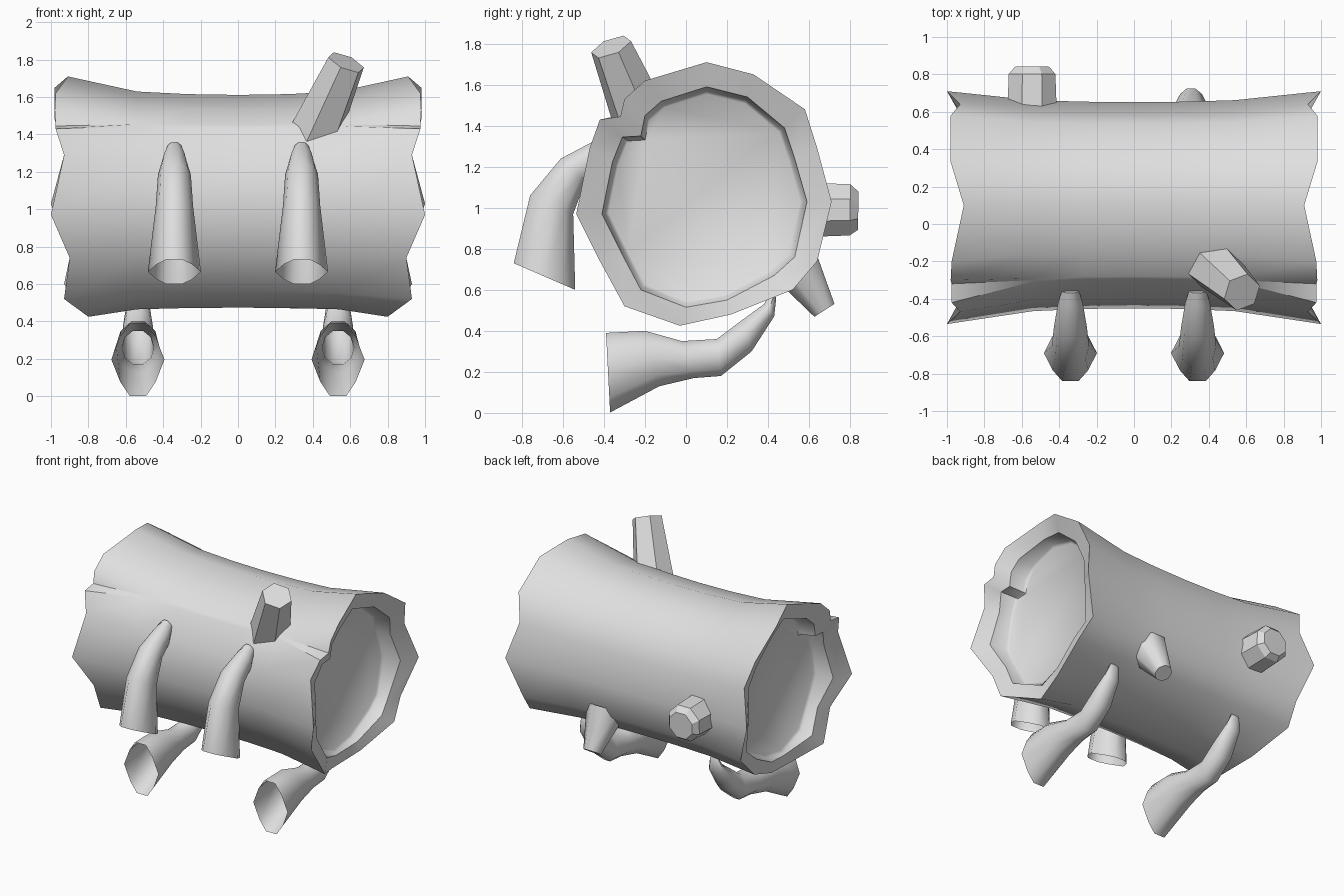
import bpy, bmesh, math
from mathutils import Vector

if "Cube" in bpy.data.objects:
    bpy.data.objects.remove(bpy.data.objects["Cube"])

wood = bpy.data.materials.new("pale grey")
wood.diffuse_color = (0.74, 0.74, 0.74, 1)
wood.use_nodes = True
wood.node_tree.nodes["Principled BSDF"].inputs["Base Color"].default_value = wood.diffuse_color


def loft(name, rings, cap_first=False, cap_last=False, angle=35):
    """Skin a list of equal-length closed rings."""
    bm = bmesh.new()
    vs = [[bm.verts.new(p) for p in r] for r in rings]
    n = len(rings[0])
    for a, b in zip(vs, vs[1:]):
        for i in range(n):
            j = (i + 1) % n
            bm.faces.new((a[i], a[j], b[j], b[i]))
    if cap_first:
        bm.faces.new(vs[0][::-1])
    if cap_last:
        bm.faces.new(vs[-1])
    bmesh.ops.recalc_face_normals(bm, faces=bm.faces)
    me = bpy.data.meshes.new(name)
    bm.to_mesh(me)
    bm.free()
    me.materials.append(wood)
    ob = bpy.data.objects.new(name, me)
    bpy.context.collection.objects.link(ob)
    bpy.ops.object.select_all(action='DESELECT')
    ob.select_set(True)
    bpy.context.view_layer.objects.active = ob
    if angle:
        bpy.ops.object.shade_smooth_by_angle(angle=math.radians(angle))
    return ob


# Log: jagged end outline (x, y, z), with a notch at the upper front
rim = [(.91, .10, 1.71), (.98, .33, 1.65), (.98, .58, 1.48), (.93, .64, 1.29),
       (1.0, .71, 1.03), (.90, .64, .74), (.93, .52, .60), (.86, .22, .48),
       (.80, -.03, .425), (.93, -.30, .52), (.90, -.42, .74), (1.0, -.535, .97),
       (.93, -.47, 1.29), (.975, -.42, 1.43), (.975, -.32, 1.445),
       (.98, -.30, 1.53), (.975, -.20, 1.62)]
# Inner lip outline (y, z)
lip = [(.10, 1.59), (.30, 1.54), (.48, 1.39), (.53, 1.24), (.59, 1.03),
       (.53, .76), (.43, .67), (.20, .55), (0, .515), (-.22, .60), (-.31, .77),
       (-.41, .97), (-.36, 1.22), (-.31, 1.345), (-.22, 1.35), (-.20, 1.45),
       (-.12, 1.52)]
# The notch closes up along the trunk
closed = {13: (-.361, 1.507), 14: (-.352, 1.518), 15: (-.342, 1.528)}


def trunk_ring(x, s):
    pts = [closed.get(i, p[1:]) for i, p in enumerate(rim)]
    return [(x, .2 + (y - .2) * s, .85 + (z - .85) * s) for y, z in pts]


def end_rings(side):
    """Recessed end, inner lip and outer rim, from inside out."""
    def shrink(x, s):
        return [(side * x, .1 + (y - .1) * s, 1.05 + (z - 1.05) * s) for y, z in lip]
    lip_ring = [(side * (.89 + .6 * (p[0] - .93)), *q) for p, q in zip(rim, lip)]
    return [shrink(.79, .935), shrink(.805, .965), lip_ring,
            [(side * x, y, z) for x, y, z in rim]]


trunk = [trunk_ring(x, s) for x, s in
         ((-.54, .906), (-.27, .89), (0, .885), (.27, .89), (.54, .906))]
loft("log", end_rings(-1) + trunk + end_rings(1)[::-1], True, True, 48)


# Limbs: hollow tubes, each ring given by its two outline points and half width
def limb(name, x, sections):
    rings = []
    for i, (a, b, w) in enumerate(sections):
        c = (Vector(a) + Vector(b)) / 2
        h = (Vector(a) - Vector(b)) / 2
        ring = []
        for k in range(10):
            t = math.tau * (k + .5) / 10
            q = c + h * math.cos(t) / math.cos(math.pi / 10)
            dx = w * math.sin(t)
            if i == 0 and .5 < abs(math.sin(t)) < .95:   # pointed flare
                dx *= .82
            ring.append((x + dx, q.x, q.y))
        rings.append(ring)
    loft(name, rings, False, True, 55)


arm = [((-.84, .73), (-.54, .60), .142), ((-.76, 1.06), (-.55, .97), .10),
       ((-.61, 1.24), (-.49, 1.13), .088), ((-.44, 1.33), (-.40, 1.18), .066),
       ((-.37, 1.36), (-.34, 1.26), .045)]
leg = [((-.39, .39), (-.37, .002), .142), ((-.20, .40), (-.13, .13), .115),
       ((-.02, .35), (.04, .17), .085), ((.15, .36), (.17, .18), .08),
       ((.27, .45), (.32, .30), .08), ((.38, .53), (.43, .47), .06),
       ((.42, .60), (.44, .56), .035)]
for side, label in ((-1, "left"), (1, "right")):
    limb(label + "_arm", side * .34, arm)
    limb(label + "_leg", side * .535, leg)


# Branch stubs: faceted frustums along a straight axis
def stub(name, sides, rings, smooth=0):
    start, end = Vector(rings[0][0]), Vector(rings[-1][0])
    rot = (end - start).to_track_quat('Z', 'Y')
    out = []
    for c, r in rings:
        out.append([Vector(c) + rot @ Vector((r * math.cos(math.tau * (k + .5) / sides),
                                              r * math.sin(math.tau * (k + .5) / sides), 0))
                    for k in range(sides)])
    loft(name, out, True, True, smooth)


stub("upper_branch", 6, [((.39, -.19, 1.36), .15), ((.578, -.365, 1.785), .105)])
stub("back_stub", 8, [((-.545, .55, .99), .145), ((-.545, .80, .99), .135),
                      ((-.545, .84, .985), .10)])
stub("lower_back_twig", 8, [((.305, .51, .755), .14), ((.305, .675, .50), .063)], 50)
